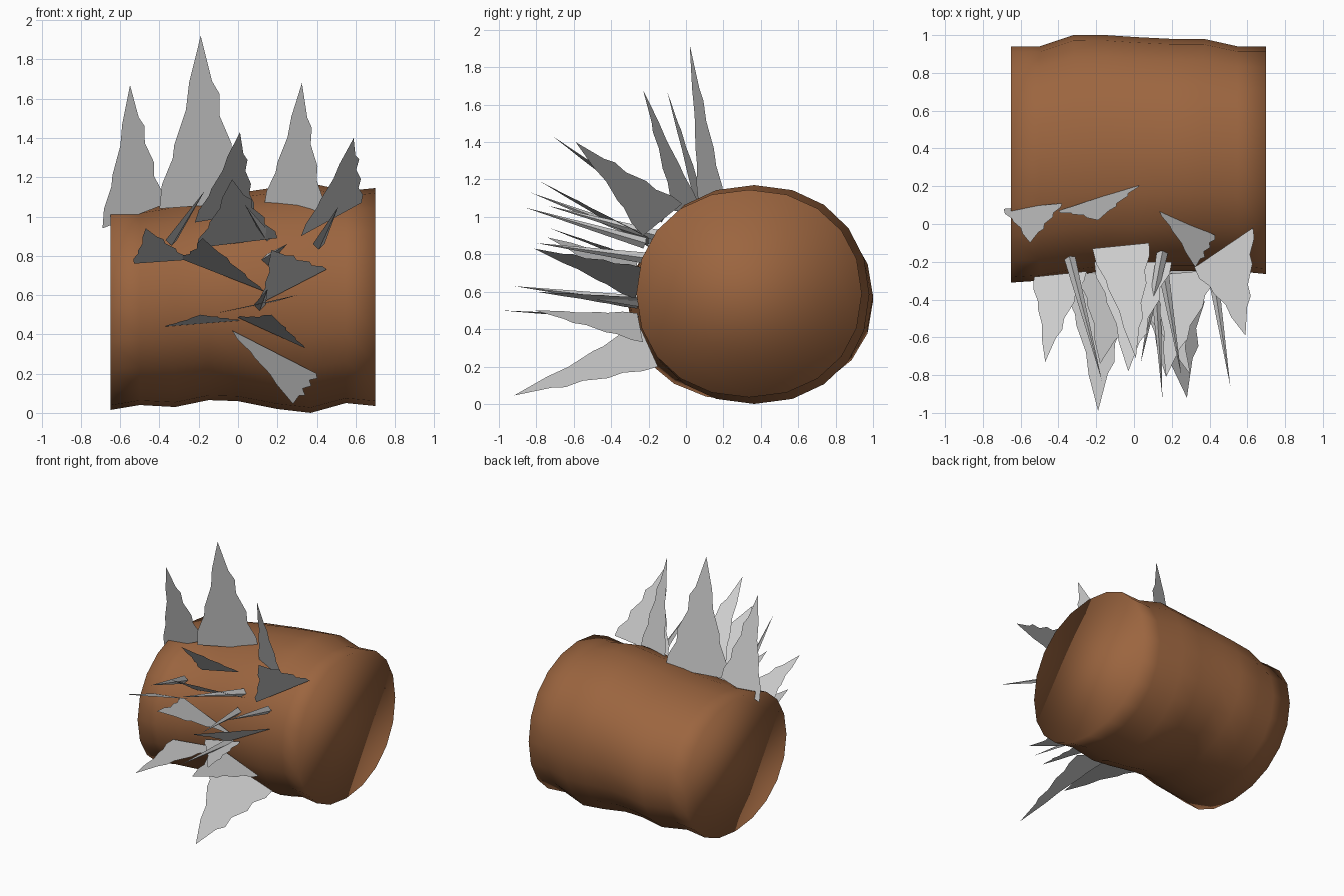
import bpy, bmesh, math
from mathutils import Vector

if "Cube" in bpy.data.objects:
    bpy.data.objects.remove(bpy.data.objects["Cube"])

bark = bpy.data.materials.new("bark")
bark.diffuse_color = (0.33, 0.13, 0.05, 1)
bark.use_nodes = True
bark.node_tree.nodes["Principled BSDF"].inputs["Base Color"].default_value = bark.diffuse_color


def make_object(name, bm):
    me = bpy.data.meshes.new(name)
    bm.to_mesh(me)
    bm.free()
    ob = bpy.data.objects.new(name, me)
    bpy.context.collection.objects.link(ob)
    return ob


# Lumpy log: rings given as x, ymin, ymax, zmin, zmax
RINGS = [
    (-0.65, -0.31, 0.94, 0.015, 1.05),
    (-0.50, -0.30, 0.94, 0.04, 1.04),
    (-0.32, -0.27, 1.00, 0.03, 1.07),
    (-0.15, -0.25, 1.00, 0.065, 1.09),
    (0.00, -0.26, 0.99, 0.06, 1.12),
    (0.20, -0.25, 0.98, 0.02, 1.15),
    (0.37, -0.25, 0.98, 0.00, 1.17),
    (0.55, -0.25, 0.94, 0.05, 1.13),
    (0.70, -0.265, 0.94, 0.035, 1.145),
]
SIDES = 20


def soft(t):
    return math.copysign(abs(t) ** 0.94, t)


bm = bmesh.new()
loops = []
for x, y0, y1, z0, z1 in RINGS:
    loop = []
    for i in range(SIDES):
        a = 2 * math.pi * i / SIDES
        loop.append(bm.verts.new((x, (y0 + y1) / 2 + (y1 - y0) / 2 * soft(math.cos(a)),
                                  (z0 + z1) / 2 + (z1 - z0) / 2 * soft(math.sin(a)))))
    loops.append(loop)
for a, b in zip(loops, loops[1:]):
    for i in range(SIDES):
        j = (i + 1) % SIDES
        bm.faces.new((a[i], a[j], b[j], b[i]))
bm.faces.new(loops[0])
bm.faces.new(loops[-1])
bmesh.ops.recalc_face_normals(bm, faces=bm.faces)
for f in bm.faces:
    f.smooth = True
log = make_object("log", bm)
log.data.materials.append(bark)

# Jagged leaf outline: across, along
OUTLINE = [(-.5, 0), (-.47, .14), (-.34, .29), (-.32, .37), (-.18, .57), (-.14, .73),
           (0, 1), (.13, .73), (.22, .65), (.22, .52), (.36, .35), (.36, .24),
           (.48, .11), (.5, 0)]


def leaf(name, left, right, tip):
    left, right, tip = Vector(left), Vector(right), Vector(tip)
    mid = (left + right) / 2
    bm = bmesh.new()
    bm.faces.new([bm.verts.new(mid + u * (right - left) + v * (tip - mid)) for u, v in OUTLINE])
    return make_object(name, bm)


# Flat leaves: base left, base right, tip
LEAVES = [
    ((-.69, .08, .94), (-.38, .11, 1.06), (-.55, -.10, 1.67)),
    ((-.40, .07, 1.04), (.03, .21, 1.07), (-.19, .02, 1.92)),
    ((.13, .08, 1.04), (.43, -.06, 1.03), (.325, -.23, 1.68)),
    ((.32, -.23, .90), (.63, -.02, 1.07), (.59, -.59, 1.40)),
    ((-.22, -.13, .97), (.08, -.10, 1.02), (.01, -.71, 1.43)),
    ((-.21, -.20, .84), (.20, -.20, .89), (-.03, -.78, 1.19)),
    ((-.53, -.28, .76), (-.25, -.25, .78), (-.47, -.73, .94)),
    ((-.28, -.26, .78), (.13, -.27, .62), (-.18, -.74, .89)),
    ((-.37, -.27, .44), (.01, -.25, .47), (-.19, -.99, .50)),
    ((.12, -.27, .56), (.45, -.24, .73), (.17, -.81, .83)),
    ((-.10, -.26, .51), (.20, -.26, .57), (.30, -.80, .60)),
    ((.00, -.26, .485), (.34, -.23, .33), (.17, -.81, .50)),
    ((-.03, -.25, .42), (.40, -.15, .20), (.28, -.92, .045)),
]
for n, pts in enumerate(LEAVES, 1):
    leaf("leaf_%02d" % n, *pts)


# Thin four-sided thorns: base, tip
def spike(name, base, tip, r=0.03):
    base, tip = Vector(base), Vector(tip)
    rot = (tip - base).to_track_quat('Z', 'Y')
    bm = bmesh.new()
    ring = [bm.verts.new(base + rot @ Vector((r * math.cos(i * math.pi / 2),
                                              r * math.sin(i * math.pi / 2), 0))) for i in range(4)]
    top = bm.verts.new(tip)
    for i in range(4):
        bm.faces.new((ring[i], ring[(i + 1) % 4], top))
    bm.faces.new(ring[::-1])
    return make_object(name, bm)


THORNS = [
    ((-.34, -.18, .88), (-.17, -.83, 1.13)),
    ((.15, -.15, .90), (.035, -.74, 1.06)),
    ((.41, -.22, .86), (.51, -.86, 1.05)),
    ((.15, -.22, .78), (.25, -.80, .86)),
    ((.11, -.25, .55), (.15, -.92, .63)),
]
for n, pts in enumerate(THORNS, 1):
    spike("thorn_%d" % n, *pts)
